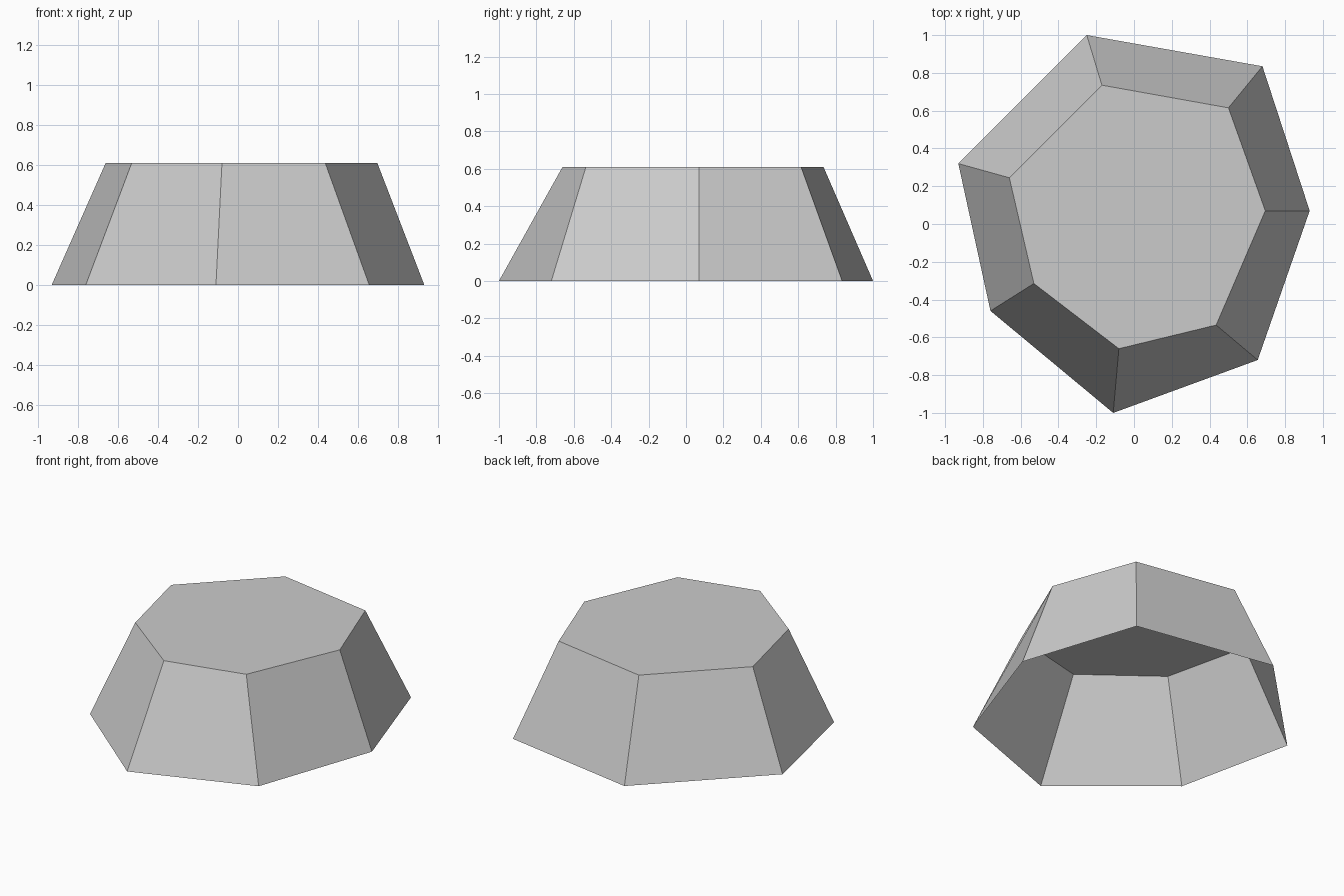
import bpy
import bmesh

# Remove the default cube
cube = bpy.data.objects.get("Cube")
if cube:
    bpy.data.objects.remove(cube, do_unlink=True)

HEIGHT = 0.61

# Irregular seven-sided outlines, counter-clockwise
BASE = [(0.93, 0.07), (0.68, 0.835), (-0.25, 1.0), (-0.93, 0.32),
        (-0.76, -0.46), (-0.11, -1.0), (0.655, -0.72)]
TOP = [(0.695, 0.07), (0.5, 0.615), (-0.17, 0.735), (-0.66, 0.245),
       (-0.53, -0.315), (-0.08, -0.66), (0.435, -0.535)]


def make_material(name, colour):
    mat = bpy.data.materials.new(name)
    mat.use_nodes = True
    mat.diffuse_color = colour
    mat.node_tree.nodes["Principled BSDF"].inputs["Base Color"].default_value = colour
    return mat


# Tapered shell with a flat cap and an open underside
bm = bmesh.new()
lower = [bm.verts.new((x, y, 0)) for x, y in BASE]
upper = [bm.verts.new((x, y, HEIGHT)) for x, y in TOP]
count = len(lower)
for i in range(count):
    j = (i + 1) % count
    bm.faces.new((lower[i], lower[j], upper[j], upper[i]))
bm.faces.new(upper)

mesh = bpy.data.meshes.new("stone_block")
bm.to_mesh(mesh)
bm.free()
mesh.materials.append(make_material("light grey stone", (0.6, 0.6, 0.6, 1)))
block = bpy.data.objects.new("stone_block", mesh)
bpy.context.collection.objects.link(block)
